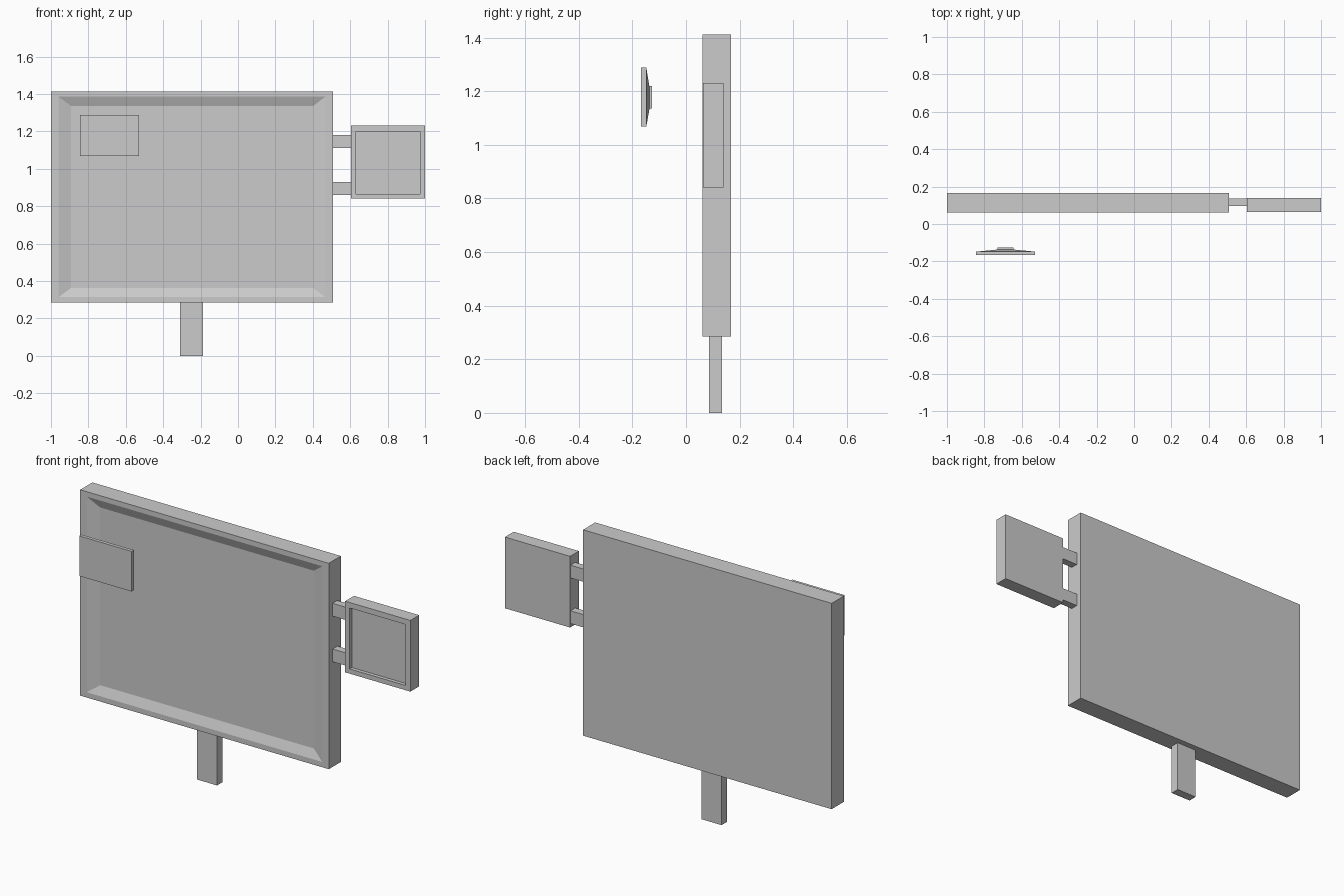
import bpy, bmesh

if "Cube" in bpy.data.objects:
    bpy.data.objects.remove(bpy.data.objects["Cube"])


def loft(name, rings):
    """Skin a stack of rectangles (x0, x1, z0, z1, y) and cap both ends."""
    bm = bmesh.new()
    loops = [[bm.verts.new(p) for p in
              ((x0, y, z0), (x1, y, z0), (x1, y, z1), (x0, y, z1))]
             for x0, x1, z0, z1, y in rings]
    for a, b in zip(loops, loops[1:]):
        for i in range(4):
            j = (i + 1) % 4
            bm.faces.new((a[i], a[j], b[j], b[i]))
    bm.faces.new(loops[0])
    bm.faces.new(loops[-1])
    bmesh.ops.recalc_face_normals(bm, faces=bm.faces)
    mesh = bpy.data.meshes.new(name)
    bm.to_mesh(mesh)
    bm.free()
    obj = bpy.data.objects.new(name, mesh)
    bpy.context.collection.objects.link(obj)
    return obj


def box(name, x0, x1, y0, y1, z0, z1):
    return loft(name, [(x0, x1, z0, z1, y0), (x0, x1, z0, z1, y1)])


# Main board: back, front rim, then shallow sloped recess
loft("main_board", [
    (-1.0, 0.507, 0.284, 1.412, 0.167),
    (-1.0, 0.507, 0.284, 1.412, 0.062),
    (-0.96, 0.467, 0.313, 1.385, 0.062),
    (-0.893, 0.403, 0.362, 1.336, 0.082),
])

# Side panel with straight-walled recess
loft("side_panel", [
    (0.605, 1.0, 0.84, 1.23, 0.14),
    (0.605, 1.0, 0.84, 1.23, 0.064),
    (0.632, 0.972, 0.866, 1.2, 0.064),
    (0.632, 0.972, 0.866, 1.2, 0.084),
])

# Two arms joining the panel to the board
for i, z in enumerate((0.86, 1.11)):
    box(f"panel_arm_{i + 1}", 0.507, 0.605, 0.095, 0.136, z, z + 0.07)

# Support post
box("post", -0.31, -0.187, 0.086, 0.135, 0.0, 0.284)

# Plate floating in front, with a gently raised back
loft("front_plate", [
    (-0.845, -0.528, 1.068, 1.288, -0.167),
    (-0.845, -0.528, 1.068, 1.288, -0.148),
    (-0.735, -0.64, 1.13, 1.22, -0.137),
])

# Small boss on the back of the plate
box("plate_boss", -0.73, -0.645, -0.139, -0.126, 1.135, 1.22)
